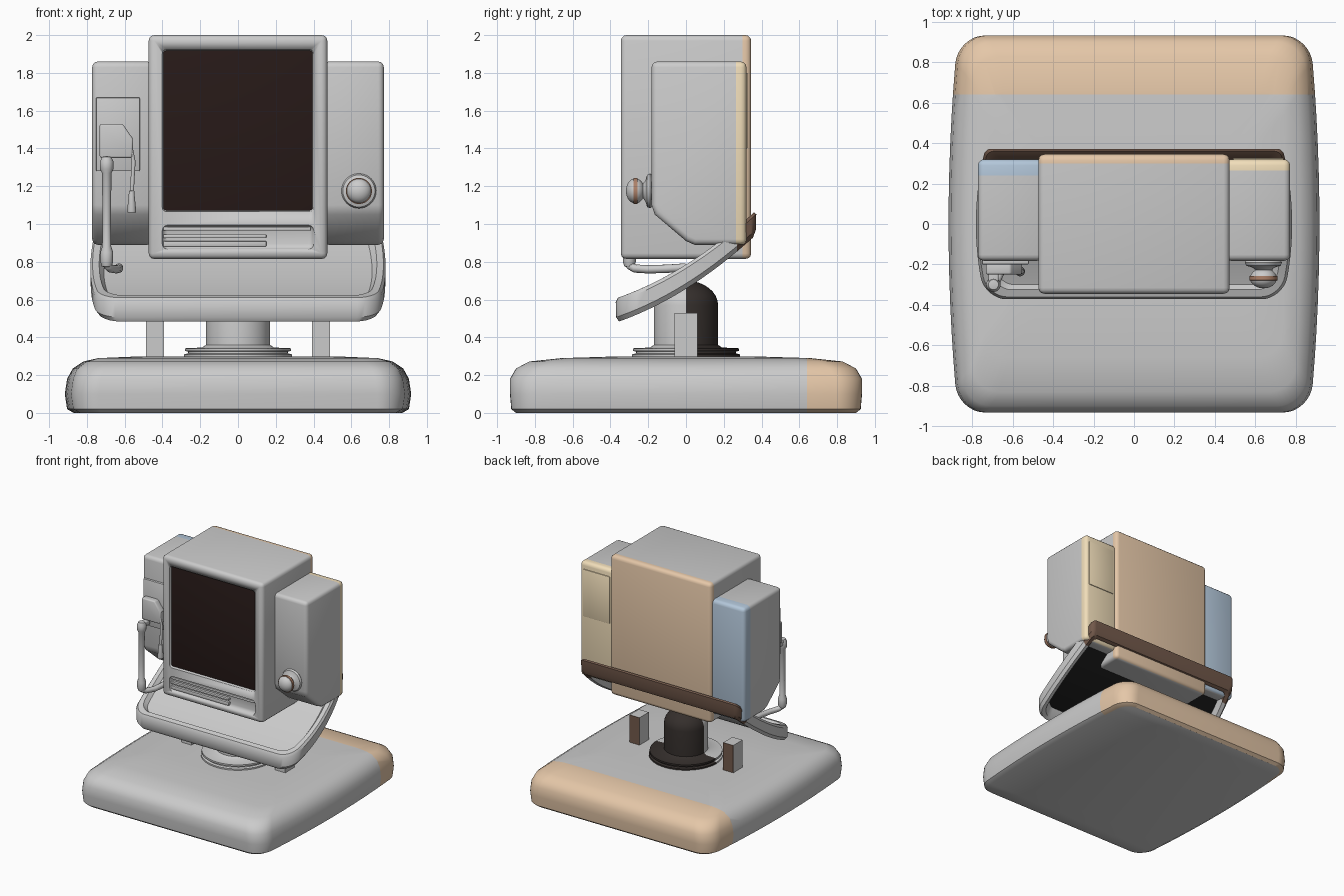
import bpy, bmesh, math
from mathutils import Matrix, Vector

if "Cube" in bpy.data.objects:
    bpy.data.objects.remove(bpy.data.objects["Cube"])

COL = {"tan": (.78, .57, .39), "cream": (.88, .73, .49), "blue": (.45, .57, .70),
       "brown": (.17, .10, .07), "dark": (.035, .028, .025), "black": (.01, .01, .01),
       "screen": (.02, .01, .009), "grey": (.8, .8, .8), "copper": (.42, .22, .14)}
MATS = {}
for key, c in COL.items():
    MATS[key] = bpy.data.materials.new(key)
    MATS[key].diffuse_color = (*c, 1)


def finish(name, bm, mat="grey", bevel=0, segs=3):
    """Mesh object from bmesh, optional applied bevel, smooth by angle."""
    bmesh.ops.recalc_face_normals(bm, faces=bm.faces)
    me = bpy.data.meshes.new(name)
    bm.to_mesh(me)
    bm.free()
    ob = bpy.data.objects.new(name, me)
    bpy.context.collection.objects.link(ob)
    me.materials.append(MATS[mat])
    activate(ob)
    if bevel:
        m = ob.modifiers.new("bevel", "BEVEL")
        m.width, m.segments, m.limit_method = bevel, segs, "ANGLE"
        m.angle_limit = math.radians(40)
        bpy.ops.object.modifier_apply(modifier=m.name)
    bpy.ops.object.shade_smooth_by_angle(angle=math.radians(35))
    return ob


def activate(ob):
    bpy.ops.object.select_all(action="DESELECT")
    ob.select_set(True)
    bpy.context.view_layer.objects.active = ob


def paint_back(ob, y, mat):
    """Split the mesh at depth y and colour everything behind it."""
    ob.data.materials.append(MATS[mat])
    idx = len(ob.data.materials) - 1
    bm = bmesh.new()
    bm.from_mesh(ob.data)
    bmesh.ops.bisect_plane(bm, geom=bm.verts[:] + bm.edges[:] + bm.faces[:],
                           plane_co=(0, y, 0), plane_no=(0, 1, 0))
    for f in bm.faces:
        if f.calc_center_median().y > y and f.normal.z > -.95:
            f.material_index = idx
    bm.to_mesh(ob.data)
    bm.free()


def box(name, x0, x1, y0, y1, z0, z1, mat="grey", bevel=0, segs=3):
    bm = bmesh.new()
    size = Matrix.Diagonal((x1 - x0, y1 - y0, z1 - z0, 1))
    mid = Matrix.Translation(((x0 + x1) / 2, (y0 + y1) / 2, (z0 + z1) / 2))
    bmesh.ops.create_cube(bm, size=1, matrix=mid @ size)
    return finish(name, bm, mat, bevel, segs)


def prism(name, pts, axis, a, b, **kw):
    """Extrude a profile along x (points are y,z) or y (points are x,z)."""
    bm = bmesh.new()
    place = (lambda p, t: (t, *p)) if axis == "x" else (lambda p, t: (p[0], t, p[1]))
    f = bm.faces.new([bm.verts.new(place(p, a)) for p in pts])
    new = bmesh.ops.extrude_face_region(bm, geom=[f])["geom"]
    move = Vector((b - a, 0, 0)) if axis == "x" else Vector((0, b - a, 0))
    bmesh.ops.translate(bm, vec=move, verts=[v for v in new if isinstance(v, bmesh.types.BMVert)])
    return finish(name, bm, **kw)


def half_outline(hw, hd, rf, rb, bulge):
    """Right half of a rounded rectangle, front to back, with bowed sides."""
    arc = [i * math.pi / 16 for i in range(9)]
    pts = [(hw - rf + rf * math.sin(a), -hd + rf - rf * math.cos(a)) for a in arc]
    y0, y1 = -hd + rf, hd - rb
    pts += [(hw, y0 + (y1 - y0) * i / 12) for i in range(1, 12)]
    pts += [(hw - rb + rb * math.cos(a), hd - rb + rb * math.sin(a)) for a in arc]
    return [(x * (1 - bulge * (y / hd) ** 2), y) for x, y in pts]


def loft(name, loops, height, mat="grey"):
    """Skin stacked outlines (hw, hd, rf, rb, bulge, z); close both ends with strips."""
    bm = bmesh.new()
    rings = []
    for *shape, z in loops:
        right = half_outline(*shape)
        pts = right + [(-x, y) for x, y in reversed(right)]
        rings.append([bm.verts.new((x, y, height(y) + z)) for x, y in pts])
    n = len(rings[0])
    for a, b in zip(rings, rings[1:]):
        for i in range(n):
            bm.faces.new((a[i], a[(i + 1) % n], b[(i + 1) % n], b[i]))
    for r in (rings[0], rings[-1]):
        for i in range(n // 2 - 1):
            bm.faces.new((r[i], r[i + 1], r[n - 2 - i], r[n - 1 - i]))
    return finish(name, bm, mat)


def lathe(name, prof, centre, front=False, mat="grey", steps=40):
    """Revolve (radius, height) about z, or about -y when front is set."""
    bm = bmesh.new()
    vs = [bm.verts.new((r, 0, h)) for r, h in prof]
    es = [bm.edges.new(e) for e in zip(vs, vs[1:])]
    bmesh.ops.spin(bm, geom=vs + es, axis=(0, 0, 1), cent=(0, 0, 0), angle=math.tau, steps=steps)
    bmesh.ops.remove_doubles(bm, verts=bm.verts, dist=1e-5)
    rot = Matrix.Rotation(math.pi / 2, 4, "X") if front else Matrix()
    bmesh.ops.transform(bm, matrix=Matrix.Translation(centre) @ rot, verts=bm.verts)
    return finish(name, bm, mat)


def tube(name, pts, r):
    cu = bpy.data.curves.new(name, "CURVE")
    cu.dimensions, cu.bevel_depth, cu.bevel_resolution, cu.use_fill_caps = "3D", r, 3, True
    sp = cu.splines.new("POLY")
    sp.points.add(len(pts) - 1)
    for p, co in zip(sp.points, pts):
        p.co = (*co, 1)
    ob = bpy.data.objects.new(name, cu)
    bpy.context.collection.objects.link(ob)
    activate(ob)
    bpy.ops.object.convert(target="MESH")
    bpy.ops.object.shade_smooth_by_angle(angle=math.radians(50))


# base slab
base = loft("base", [(.87, .90, .11, .11, .05, 0), (.905, .925, .13, .13, .05, .02),
                     (.917, .932, .14, .14, .05, .10), (.905, .932, .14, .14, .05, .18),
                     (.875, .90, .14, .14, .04, .235), (.82, .83, .13, .13, .03, .272),
                     (.74, .66, .12, .12, 0, .29), (.55, .40, .1, .1, 0, .298)], lambda y: 0)
paint_back(base, .64, "tan")

# pedestal with stepped flange and domed top, and the two short posts
dome = [(.17 * math.cos(a), .57 + .13 * math.sin(a)) for a in [i * math.pi / 16 for i in range(9)]]
ped = lathe("pedestal", [(0, .28), (.285, .28), (.285, .31), (.265, .315), (.265, .325), (.28, .328),
                         (.28, .342), (.19, .346), (.17, .36)] + dome, (0, 0, 0))
paint_back(ped, 0.001, "dark")
for side, s in (("left", -1), ("right", 1)):
    post = box(side + "_post", s * .44 - .047, s * .44 + .047, -.062, .062, .27, .53)
    paint_back(post, .06, "brown")

# swept tray: hollow below, raised rim above
tray = loft("tray", [(.71, .30, .08, .03, .06, -.055), (.73, .33, .09, .03, .06, -.12),
                     (.76, .355, .10, .03, .06, -.128), (.78, .37, .11, .03, .06, -.10),
                     (.782, .372, .11, .03, .06, -.02), (.77, .36, .10, .03, .06, 0),
                     (.735, .325, .09, .03, .06, 0), (.71, .30, .08, .03, .06, -.035)],
            lambda y: .785 + .626 * y + .389 * y * y)
paint_back(tray, .27, "brown")
tray.data.materials.append(MATS["black"])
for f in tray.data.polygons:
    if f.normal.z < -.3 and abs(f.center.x) < .72 and abs(f.center.y) < .302:
        z = .785 + .626 * f.center.y + .389 * f.center.y ** 2 - .075
        if f.center.z > z:
            f.material_index = 2

# main cabinet with display and vent recesses
cab = box("cabinet", -.473, .473, -.345, .345, .815, 2.0, bevel=.03)
for z0, z1, x, r in ((1.065, 1.925, .402, .025), (.865, .995, .402, .03)):
    cut = box("recess_cutter", -x, x, -.40, -.318, z0, z1, bevel=r)
    cut.hide_render = True
    activate(cab)
    m = cab.modifiers.new("recess", "BOOLEAN")
    m.operation, m.solver, m.object = "DIFFERENCE", "EXACT", cut
    bpy.ops.object.modifier_apply(modifier=m.name)
    bpy.data.objects.remove(cut)
paint_back(cab, .30, "tan")
box("display", -.402, .402, -.328, -.312, 1.067, 1.923, "screen", .01)
for i, (z0, z1, x1) in enumerate(((.965, .985, .385), (.925, .945, .15), (.88, .91, .15))):
    box(f"vent_bar_{i}", -.395, x1, -.338, -.31, z0, z1, bevel=.005, segs=2)

# side pods with chamfered lower front
pod = [(-.182, 1.86), (-.182, 1.10), (-.165, 1.05), (0, .91), (.045, .89), (.32, .89), (.32, 1.86)]
left = prism("left_pod", pod, "x", -.772, -.45, bevel=.03)
paint_back(left, .24, "blue")
right = prism("right_pod", pod, "x", .45, .772, bevel=.03)
paint_back(right, .265, "cream")
box("right_pod_back_panel", .49, .74, .31, .326, 1.40, 1.80, "cream", .005, 2)

# control knob on the right pod
ball = [(.066 * math.cos(a), .088 + .05 * math.sin(a)) for a in [i * math.pi / 20 for i in range(-6, 11)]]
lathe("knob", [(0, 0), (.085, 0), (.092, .01), (.085, .026), (.058, .034), (.048, .04)] + ball,
      (.64, -.18, 1.175), front=True)
lathe("knob_band", [(.06, .076), (.069, .078), (.069, .098), (.06, .10)], (.64, -.18, 1.175), True, "copper")

# handset holder on the left pod: plate, body, lever
box("holder_plate", -.752, -.52, -.20, -.17, 1.28, 1.67, bevel=.006, segs=2)
prism("holder_body", [(-.732, 1.35), (-.732, 1.53), (-.61, 1.53), (-.555, 1.45), (-.56, 1.35)],
      "y", -.25, -.19, bevel=.01)
tube("lever", [(-.60, -.235, 1.49), (-.575, -.235, 1.44), (-.553, -.235, 1.33), (-.563, -.235, 1.15)], .011)
lathe("lever_grip", [(0, .12), (.014, .115), (.016, .09), (.024, .01), (.022, 0), (0, 0)], (-.563, -.235, 1.06))

# vertical arm with end collars and the pipe running back under the pod
lathe("arm", [(0, .77), (.026, .775), (.034, .80), (.034, .85), (.024, .88), (.022, 1.0), (.025, 1.27),
              (.036, 1.29), (.036, 1.33), (.025, 1.355), (0, 1.36)], (-.695, -.30, 0), steps=20)
box("arm_bracket", -.72, -.67, -.31, -.22, 1.31, 1.35, bevel=.008)
tube("arm_pipe", [(-.695, -.30, .80), (-.69, -.295, .777), (-.675, -.27, .764), (-.645, -.20, .76),
                  (-.63, -.10, .763), (-.63, 0, .77)], .022)

for m in bpy.data.materials:
    if m.users and not m.is_grease_pencil:
        m.use_nodes = True
        m.node_tree.nodes["Principled BSDF"].inputs["Base Color"].default_value = m.diffuse_color
